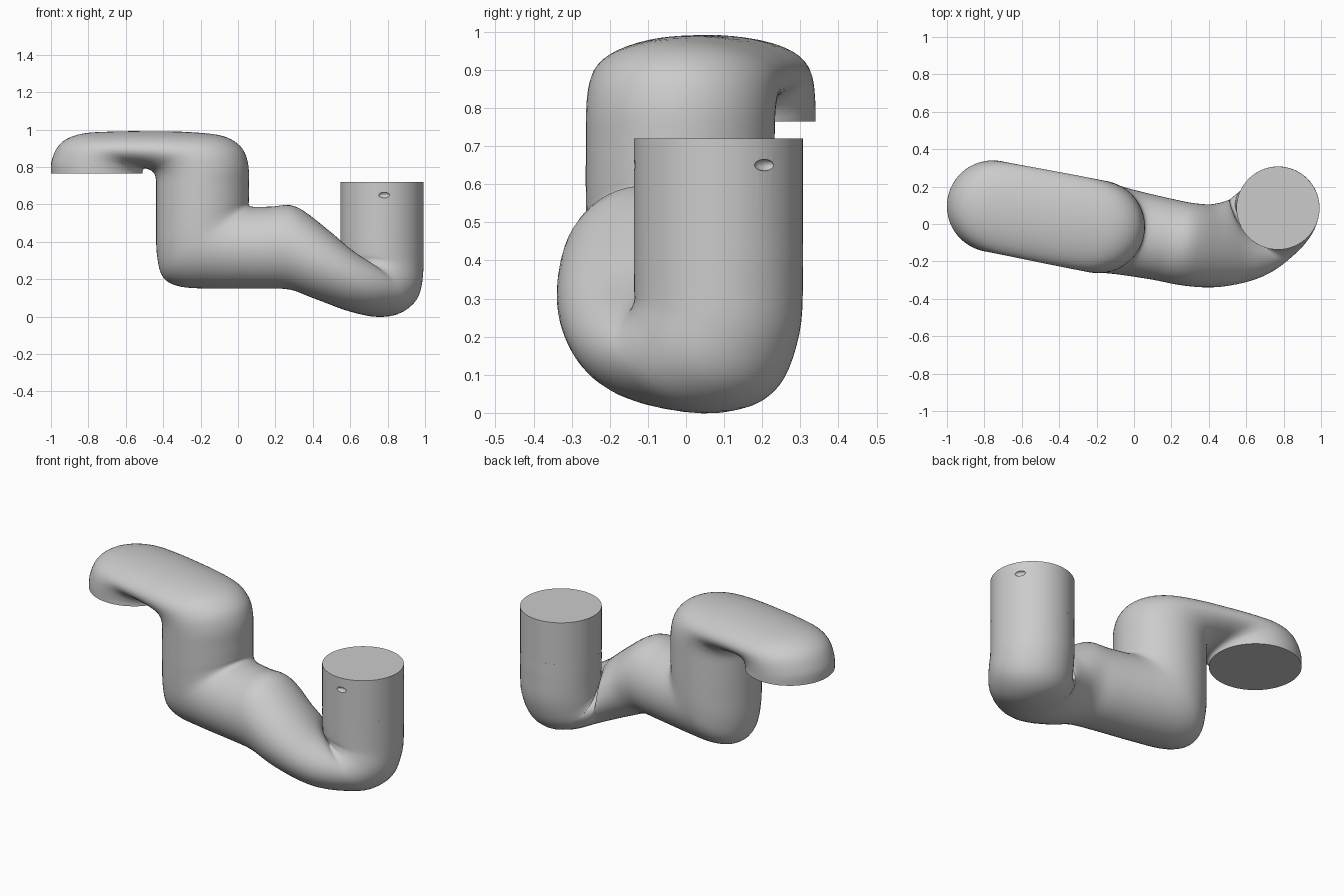
import bpy, bmesh, math
from mathutils import Vector

if "Cube" in bpy.data.objects:
    bpy.data.objects.remove(bpy.data.objects["Cube"])

SIDES, STEPS = 56, 5
START, AXIS = Vector((-0.755, 0.095, 0)), Vector((0.981, -0.191, 0))


def along(s, z):
    """Point in the upright plane of the arm: s along the arm, z up."""
    return START + AXIS * s + Vector((0, 0, z))


def smooth():
    bpy.ops.object.shade_smooth_by_angle(angle=math.radians(40))


# Cross-sections of the pipe: (s, z) of one edge, (s, z) of the opposite edge, half width
planar = [
    (.245, .765, -.245, .765, .245), (.245, .777, -.24, .84, .245),
    (.25, .787, -.19, .93, .245), (.26, .792, -.08, .978, .245),
    (.27, .792, .10, .99, .246), (.287, .787, .29, .991, .247),
    (.305, .778, .50, .987, .248), (.32, .762, .68, .967, .248),
    (.326, .74, .78, .91, .248), (.328, .715, .82, .82, .248),
    (.328, .67, .824, .70, .248), (.328, .50, .824, .625, .248),
    (.332, .33, .824, .603, .246), (.365, .21, .83, .594, .242),
    (.46, .16, .842, .589, .236), (.65, .15, .87, .587, .228),
    (.90, .15, .95, .588, .222), (1.05, .145, 1.085, .588, .222),
]
# The twisting lower part, as full 3D edge points
twisting = [
    ((.40, -.115, .10), (.48, -.115, .465), .222),
    ((.61, -.065, .025), (.59, -.085, .36), .224),
    ((.79, .07, .0), (.625, -.065, .30), .224),
    ((.89, .175, .06), (.622, -.067, .30), .223),
    ((.923, .232, .20), (.615, -.07, .325), .222),
    ((.927, .242, .36), (.613, -.072, .40), .222),
    ((.927, .242, .47), (.613, -.072, .47), .222),
]
stations = [(along(a, b), along(c, d), w) for a, b, c, d, w in planar]
stations += [(Vector(p), Vector(q), w) for p, q, w in twisting]


def blend(a, b, c, d, t):
    """Smooth spline through b and c."""
    return 0.5 * (2 * b + (c - a) * t + (2 * a - 5 * b + 4 * c - d) * t * t
                  + (3 * b - a - 3 * c + d) * t ** 3)


rows = []
last = len(stations) - 1
for i in range(last):
    near = [stations[max(0, min(last, i + k))] for k in (-1, 0, 1, 2)]
    for j in range(STEPS):
        rows.append([blend(*[n[k] for n in near], j / STEPS) for k in range(3)])
rows.append(list(stations[-1]))

# Swept pipe body
bm = bmesh.new()
rings = []
mids = [(p + q) / 2 for p, q, w in rows]
for i, (p, q, w) in enumerate(rows):
    tangent = mids[min(i + 1, len(mids) - 1)] - mids[max(i - 1, 0)]
    half = (q - p) / 2
    side = half.cross(tangent).normalized() * w
    ring = []
    for k in range(SIDES):
        ang = 2 * math.pi * k / SIDES
        ring.append(bm.verts.new(mids[i] + half * math.cos(ang) + side * math.sin(ang)))
    rings.append(ring)
for r0, r1 in zip(rings, rings[1:]):
    for k in range(SIDES):
        n = (k + 1) % SIDES
        bm.faces.new((r0[k], r0[n], r1[n], r1[k]))
bm.faces.new(rings[0])
bm.faces.new(rings[-1])
bmesh.ops.recalc_face_normals(bm, faces=bm.faces[:])
mesh = bpy.data.meshes.new("pipe_body")
bm.to_mesh(mesh)
bm.free()
body = bpy.data.objects.new("pipe_body", mesh)
bpy.context.collection.objects.link(body)
bpy.context.view_layer.objects.active = body
body.select_set(True)
smooth()

# Straight upright end of the pipe
CX, CY, R = 0.77, 0.085, 0.222
bpy.ops.mesh.primitive_cylinder_add(vertices=64, radius=R, depth=0.26, location=(CX, CY, 0.59))
pipe_end = bpy.context.object
pipe_end.name = "pipe_end"

# Two small dimples near the rim
for deg in (-87, 33):
    a = math.radians(deg)
    bpy.ops.mesh.primitive_uv_sphere_add(
        segments=20, ring_count=12, radius=1, rotation=(0, 0, a),
        location=(CX + R * math.cos(a), CY + R * math.sin(a), 0.65))
    cutter = bpy.context.object
    cutter.name = "dimple_cutter"
    cutter.scale = (0.015, 0.03, 0.015)
    cutter.hide_render = True
    cutter.hide_set(True)
    cut = pipe_end.modifiers.new("dimple", 'BOOLEAN')
    cut.operation = 'DIFFERENCE'
    cut.object = cutter

bpy.ops.object.select_all(action='DESELECT')
bpy.context.view_layer.objects.active = pipe_end
pipe_end.select_set(True)
smooth()
